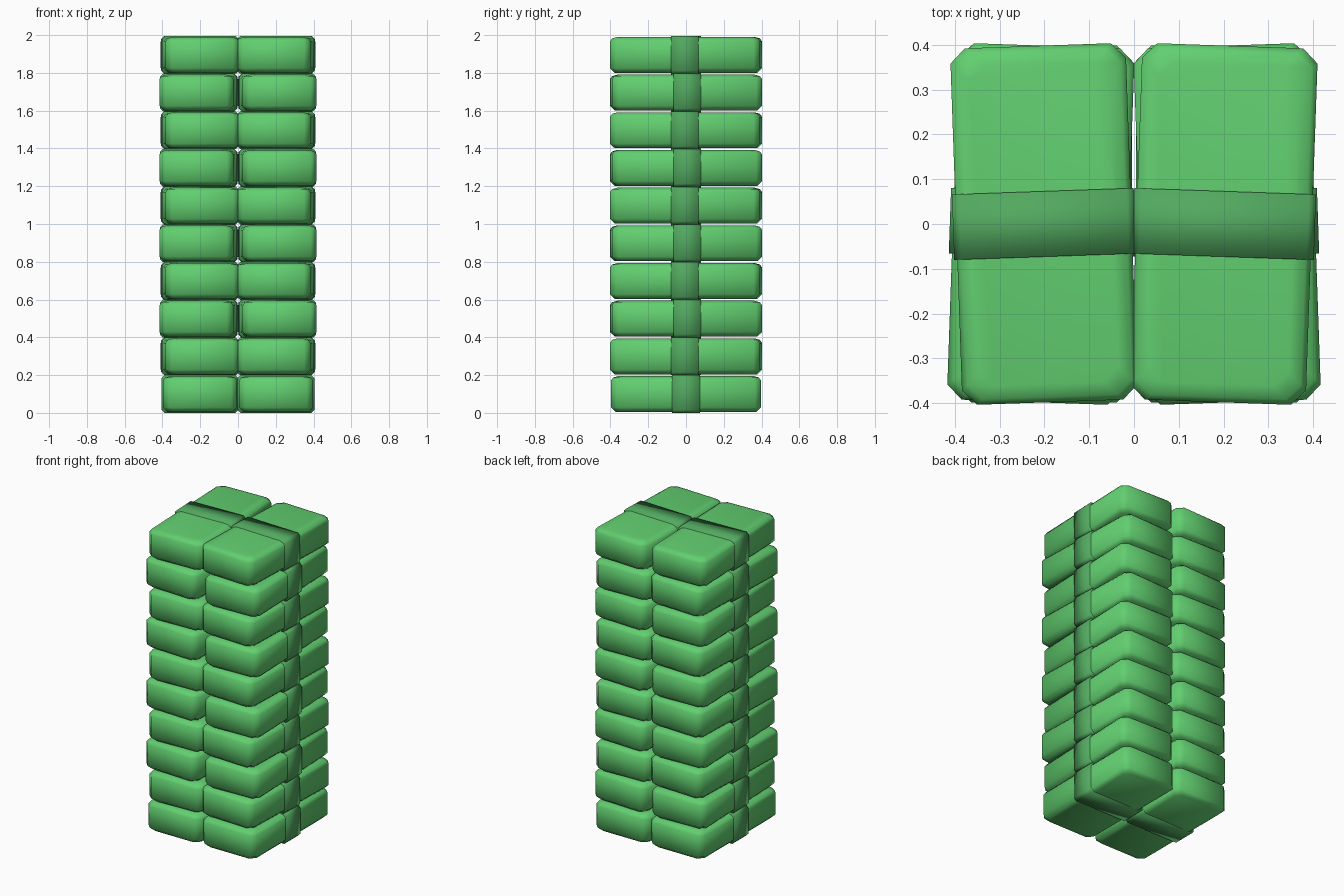
import bpy, bmesh, math

cube = bpy.data.objects.get("Cube")
if cube:
    bpy.data.objects.remove(cube, do_unlink=True)


def material(name, color):
    mat = bpy.data.materials.new(name)
    mat.use_nodes = True
    mat.diffuse_color = color
    mat.node_tree.nodes["Principled BSDF"].inputs["Base Color"].default_value = color
    return mat


def chamfered(a, b, c):
    """Rectangle of half sizes a, b with its corners cut by c."""
    return [(a - c, -b), (a, c - b), (a, b - c), (a - c, b),
            (c - a, b), (-a, b - c), (-a, c - b), (c - a, -b)]


def loft(name, rings, mat):
    """Smooth closed solid through rings of matching points."""
    bm = bmesh.new()
    loops = [[bm.verts.new(p) for p in ring] for ring in rings]
    for low, high in zip(loops, loops[1:]):
        for i in range(len(low)):
            j = (i + 1) % len(low)
            bm.faces.new((low[i], low[j], high[j], high[i]))
    bm.faces.new(loops[0][::-1])
    bm.faces.new(loops[-1])
    bmesh.ops.recalc_face_normals(bm, faces=bm.faces)
    for face in bm.faces:
        face.smooth = True
    mesh = bpy.data.meshes.new(name)
    bm.to_mesh(mesh)
    bm.free()
    mesh.materials.append(mat)
    return mesh


note_green = material("note green", (0.122, 0.625, 0.162, 1))
band_green = material("band green", (0.084, 0.395, 0.115, 1))

# Bundle: soft-edged block, with a wider easing round its top
HX, HY, HZ = 0.196, 0.398, 0.095
steps = [(0.025, -HZ), (0, 0.025 - HZ), (0, HZ - 0.025), (0.012, HZ - 0.008), (0.04, HZ)]
bundle_mesh = loft("bundle", [
    [(x, y, z) for x, y in chamfered(HX - inset, HY - inset, 0.033)]
    for inset, z in steps], note_green)

# Paper band wrapped round the middle of the bundle
band_mesh = loft("band", [
    [(x, y, z) for x, z in chamfered(0.203, 0.1, 0.016)]
    for y in (-0.073, 0.073)], band_green)

# Two columns of ten layers, each layer twisted against the one below
for layer in range(10):
    odd = layer % 2
    twist = 0 if layer == 0 else math.radians(2 if odd else -2)
    offset = 0.201 if odd or layer == 0 else 0.208
    for side, label in ((1, "left"), (-1, "right")):
        for part, mesh in (("bundle", bundle_mesh), ("band", band_mesh)):
            obj = bpy.data.objects.new(f"{label}_{part}_{layer + 1}", mesh)
            obj.location = (side * offset, 0, 0.1 + layer * 0.1995)
            obj.rotation_euler.z = -side * twist
            bpy.context.collection.objects.link(obj)
